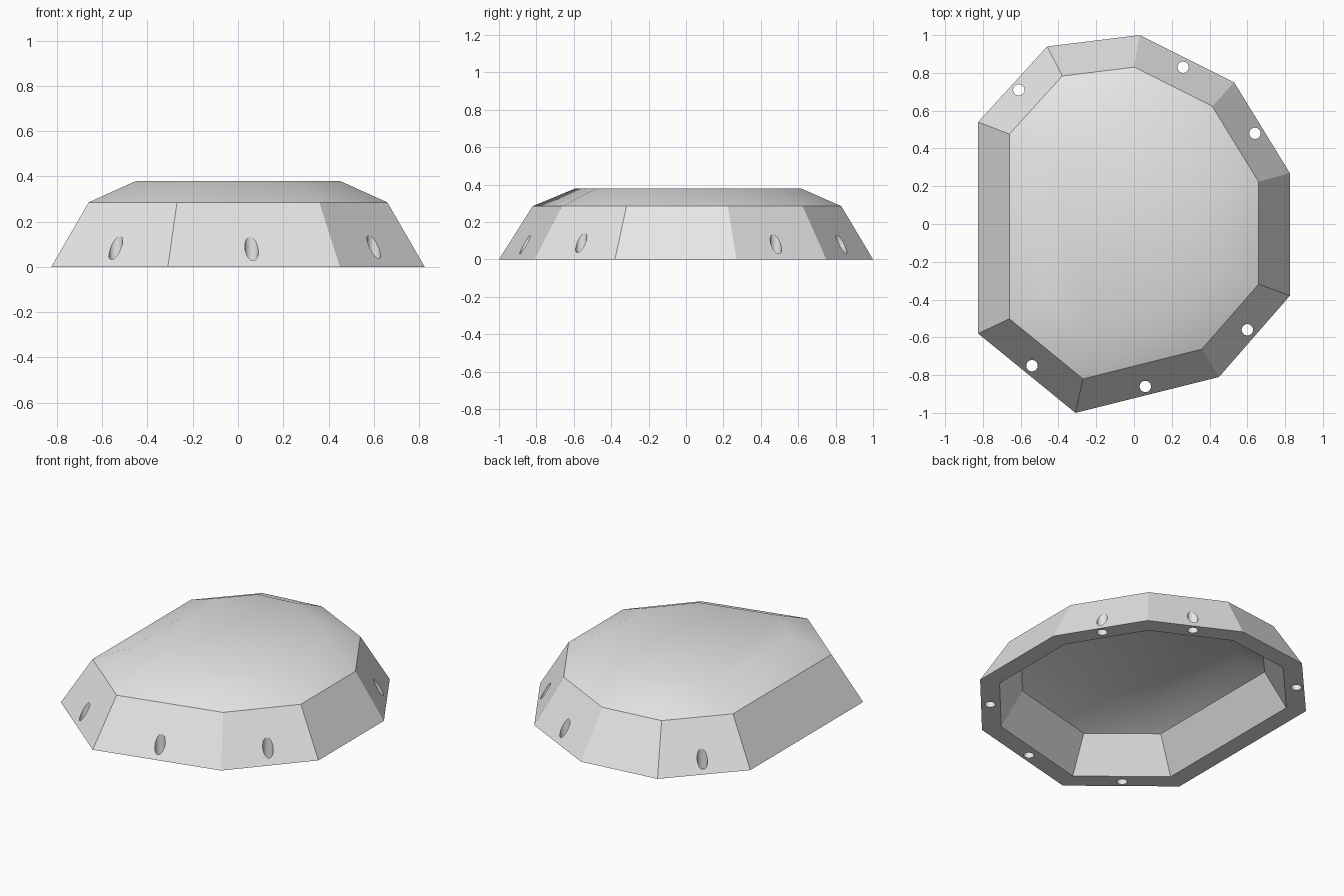
import bpy
import bmesh
import math
from mathutils import Vector

cube = bpy.data.objects.get("Cube")
if cube:
    bpy.data.objects.remove(cube, do_unlink=True)

grey = bpy.data.materials.new("plain grey")
grey.use_nodes = True
grey.diffuse_color = (0.8, 0.8, 0.8, 1)
grey.node_tree.nodes["Principled BSDF"].inputs["Base Color"].default_value = (0.8, 0.8, 0.8, 1)

# Outline of the base, counter-clockwise
OUTLINE = [Vector(p) for p in (
    (-0.825, 0.54), (-0.825, -0.58), (-0.31, -1.0), (0.45, -0.81), (0.825, -0.38),
    (0.825, 0.27), (0.53, 0.75), (0.03, 1.0), (-0.46, 0.94))]

# Section of the shell as (inset, height): outside from rim to top, then inside
OUTER = [(0, 0), (0.165, 0.285), (0.375, 0.38)]
INNER = [(0.11, 0), (0.232, 0.211), (0.395, 0.285)]

# Bolt holes near the rim
HOLES = [(-0.61, 0.71), (0.26, 0.83), (0.64, 0.48),
         (0.60, -0.56), (0.06, -0.86), (-0.54, -0.75)]


def inset_outline(distance):
    """Move every edge of the outline inward by the same distance."""
    result = []
    for i, p in enumerate(OUTLINE):
        a = (p - OUTLINE[i - 1]).normalized()
        b = (OUTLINE[(i + 1) % len(OUTLINE)] - p).normalized()
        na, nb = Vector((-a.y, a.x)), Vector((-b.y, b.x))
        result.append(p + (na + nb) * distance / (1 + na.dot(nb)))
    return result


def make_object(name, bm):
    bmesh.ops.recalc_face_normals(bm, faces=bm.faces)
    mesh = bpy.data.meshes.new(name)
    bm.to_mesh(mesh)
    bm.free()
    mesh.materials.append(grey)
    obj = bpy.data.objects.new(name, mesh)
    bpy.context.collection.objects.link(obj)
    return obj


# Hollow faceted shell: loops run from the inner top, round the rim, to the outer top
bm = bmesh.new()
loops = [[bm.verts.new((p.x, p.y, z)) for p in inset_outline(d)]
         for d, z in INNER[::-1] + OUTER]
n = len(OUTLINE)
for low, high in zip(loops, loops[1:]):
    for i in range(n):
        j = (i + 1) % n
        bm.faces.new((low[i], low[j], high[j], high[i]))
bm.faces.new(loops[0])
bm.faces.new(loops[-1])
shell = make_object("hollow_shell", bm)

# Vertical holes through the sloping wall and the rim
bm = bmesh.new()
for x, y in HOLES:
    made = bmesh.ops.create_cone(bm, cap_ends=True, segments=32,
                                 radius1=0.03, radius2=0.03, depth=0.4)
    bmesh.ops.translate(bm, verts=made["verts"], vec=(x, y, 0.1))
cutter = make_object("hole_cutter", bm)
cutter.hide_render = True

cut = shell.modifiers.new("bolt holes", "BOOLEAN")
cut.operation = "DIFFERENCE"
cut.solver = "EXACT"
cut.object = cutter
bpy.ops.object.select_all(action="DESELECT")
shell.select_set(True)
bpy.context.view_layer.objects.active = shell
bpy.ops.object.modifier_apply(modifier=cut.name)
bpy.data.objects.remove(cutter, do_unlink=True)

# Soft roof, crisp wall corners
bpy.ops.object.shade_smooth_by_angle(angle=math.radians(26))
